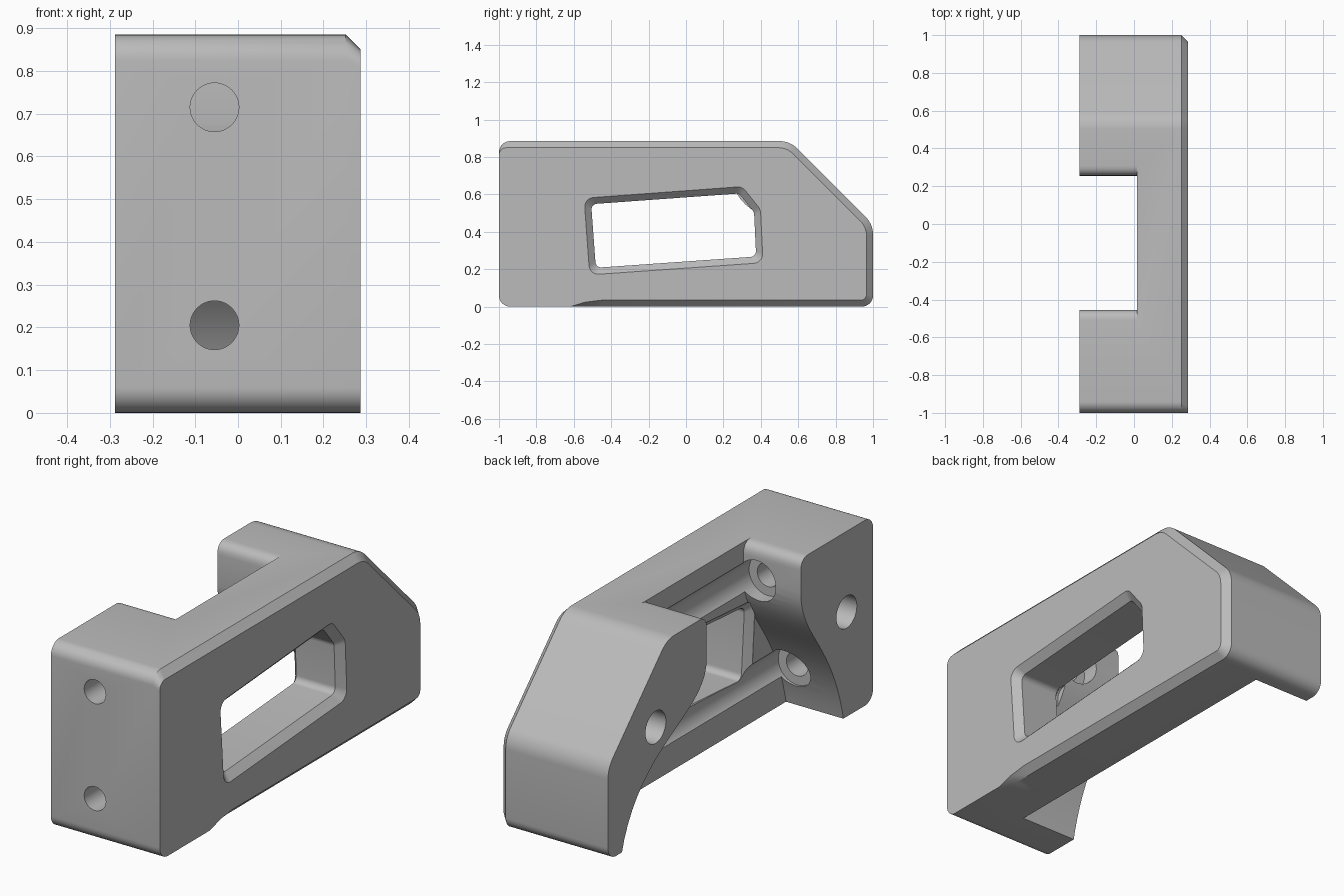
import bpy
import bmesh
import math
from mathutils import Vector
from mathutils.geometry import interpolate_bezier

if "Cube" in bpy.data.objects:
    bpy.data.objects.remove(bpy.data.objects["Cube"], do_unlink=True)

grey = bpy.data.materials.new("plain grey")
grey.use_nodes = True
grey.diffuse_color = (0.5, 0.5, 0.5, 1)
grey.node_tree.nodes["Principled BSDF"].inputs["Base Color"].default_value = (0.5, 0.5, 0.5, 1)


def curve(a, b, c, d, n=12):
    """Points of a bezier in the side plane."""
    pts = [Vector((p[0], p[1], 0)) for p in (a, b, c, d)]
    return [(p.x, p.y) for p in interpolate_bezier(*pts, n)]


def rounded(corners, n=8):
    """Round each (y, z, radius) corner of a polygon."""
    out = []
    for i, (y, z, r) in enumerate(corners):
        p = Vector((y, z))
        if r == 0:
            out.append((y, z))
            continue
        a = (Vector(corners[i - 1][:2]) - p).normalized()
        b = (Vector(corners[(i + 1) % len(corners)][:2]) - p).normalized()
        half = a.angle(b) / 2
        centre = p + (a + b).normalized() * (r / math.sin(half))
        start = p + a * (r / math.tan(half)) - centre
        end = p + b * (r / math.tan(half)) - centre
        sweep = math.pi - 2 * half
        for k in range(n + 1):
            t = k / n
            v = (start * math.sin((1 - t) * sweep) + end * math.sin(t * sweep)) / math.sin(sweep)
            out.append(tuple(centre + v))
    return out


def loft(name, layers):
    """Solid through side profiles placed at increasing x."""
    bm = bmesh.new()
    rings = [[bm.verts.new((x, y, z)) for y, z in prof] for x, prof in layers]
    for lo, hi in zip(rings, rings[1:]):
        for i in range(len(lo)):
            bm.faces.new((lo[i - 1], lo[i], hi[i], hi[i - 1]))
    bm.faces.new(rings[0])
    bm.faces.new(rings[-1])
    bmesh.ops.remove_doubles(bm, verts=bm.verts, dist=1e-5)
    bmesh.ops.recalc_face_normals(bm, faces=bm.faces)
    mesh = bpy.data.meshes.new(name)
    bm.to_mesh(mesh)
    bm.free()
    ob = bpy.data.objects.new(name, mesh)
    bpy.context.collection.objects.link(ob)
    mesh.materials.append(grey)
    return ob


def rod(name, start, end, radius):
    a, b = Vector(start), Vector(end)
    bpy.ops.mesh.primitive_cylinder_add(vertices=48, radius=radius, depth=(b - a).length,
                                        location=(a + b) / 2)
    ob = bpy.context.object
    ob.name = name
    ob.rotation_euler = (b - a).to_track_quat("Z", "Y").to_euler()
    ob.data.materials.append(grey)
    return ob


# Block with a sloped back corner and a bevelled outer rim
outer = rounded([(-1, 0, .06), (-1, .885, .06), (.555, .885, .13), (1, .44, .13),
                 (1, 0, .06), (-.45, 0, 0), (-.54, 0, 0), (-.62, 0, 0)])
inner = rounded([(-1, 0, .06), (-1, .85, .04), (.54, .85, .11), (.965, .425, .11),
                 (.965, .035, .03), (-.45, .035, 0), (-.54, .024, 0), (-.62, 0, 0)])
body = loft("bracket_body", [(-.288, outer), (.252, outer), (.287, inner)])

# Open bay between the two arms, with curved arm walls
front_wall = curve((-.51, .885), (-.48, .885), (-.455, .87), (-.455, .83), 7) \
    + curve((-.455, .72), (-.455, .5), (-.70, .40), (-.78, -.02), 20)
back_wall = curve((.31, .885), (.28, .885), (.255, .87), (.255, .83), 7) \
    + curve((.255, .68), (.255, .42), (.78, .46), (.9, -.02), 20)
bay = [(-.51, 1)] + front_wall + [(-.78, -.2), (.9, -.2)] + back_wall[::-1] + [(.31, 1)]
cutters = [loft("bay_cutter", [(-.5, bay), (.015, bay)])]

# Slanted window, bevelled on both sides
wide = rounded([(-.545, .58, .05), (.30, .642, .05), (.398, .52, .06),
                (.412, .235, .05), (-.515, .17, .05)])
narrow = rounded([(-.507, .548, .03), (.283, .605, .03), (.364, .505, .04),
                  (.375, .268, .03), (-.482, .208, .03)])
cutters.append(loft("window_cutter", [(.005, wide), (.016, wide), (.046, narrow),
                                      (.252, narrow), (.287, wide), (.35, wide)]))

# Lengthwise screw holes with wider troughs along the plate
for z, y0, y1 in ((.715, -.54, .25), (.205, -.76, .62)):
    cutters.append(rod("screw_hole_cutter", (-.055, -1.2, z), (-.055, 0, z), .057))
    cutters.append(rod("trough_cutter", (-.055, y0, z), (-.055, y1, z), .1))

# Mounting holes in the arm ends
for y in (-.8, .64):
    cutters.append(rod("mount_hole_cutter", (-.5, y, .5), (.1, y, .5), .077))

bpy.context.view_layer.update()
bpy.ops.object.select_all(action="DESELECT")
body.select_set(True)
bpy.context.view_layer.objects.active = body
for c in cutters:
    c.hide_render = True
    mod = body.modifiers.new(c.name, "BOOLEAN")
    mod.operation = "DIFFERENCE"
    mod.solver = "EXACT"
    mod.object = c
    bpy.ops.object.modifier_apply(modifier=mod.name)
for c in cutters:
    bpy.data.objects.remove(c, do_unlink=True)

bpy.ops.object.shade_smooth_by_angle(angle=math.radians(25))
